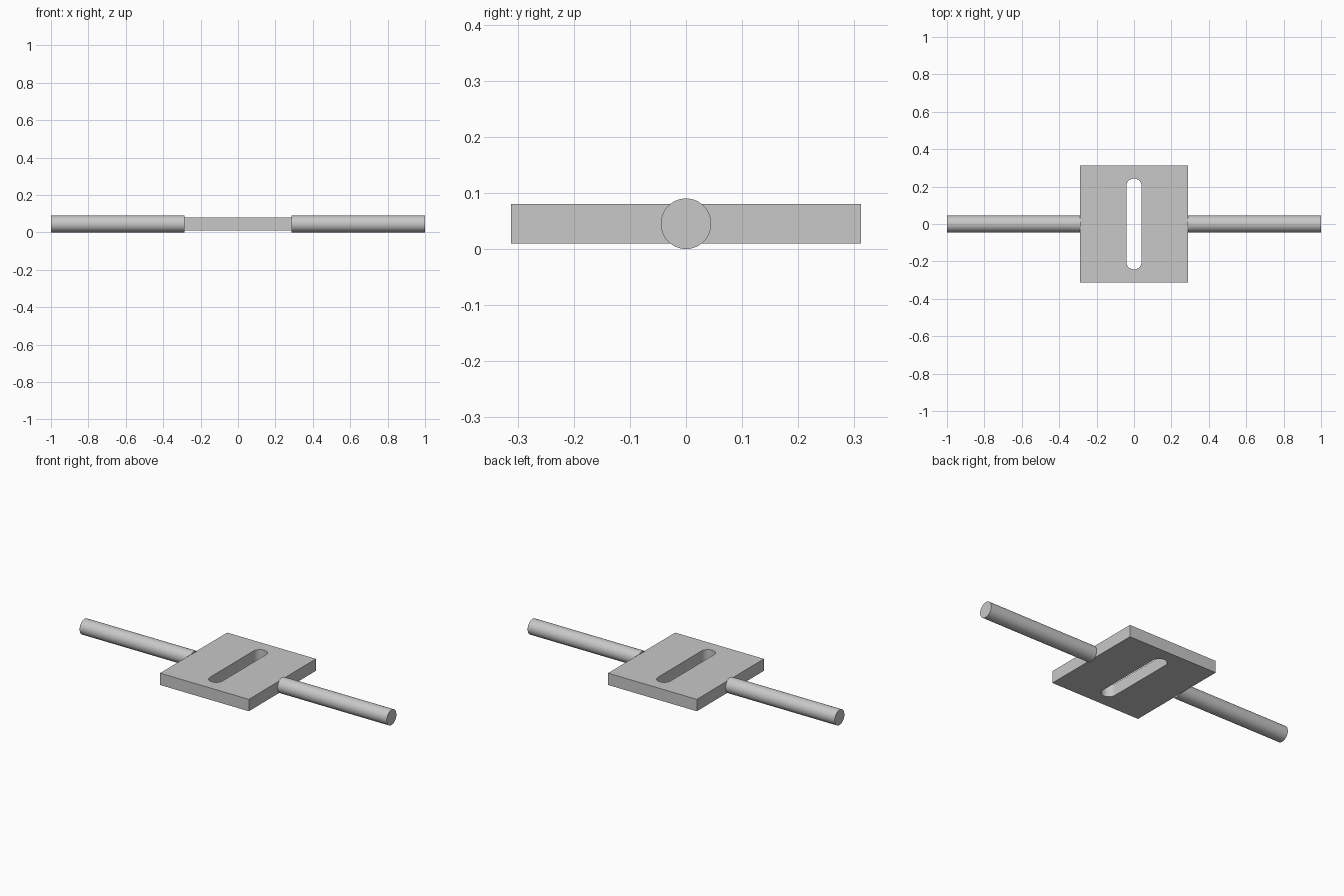
import bpy, bmesh, math
from mathutils import Matrix, Vector

cube = bpy.data.objects.get("Cube")
if cube:
    bpy.data.objects.remove(cube, do_unlink=True)

MID_Z = 0.045
PLATE_X, PLATE_Y, PLATE_T = 0.289, 0.312, 0.07
SLOT_R, SLOT_Y = 0.041, 0.243
ROD_R = 0.045

steel = bpy.data.materials.new("light grey steel")
steel.use_nodes = True
GREY = (0.58, 0.58, 0.58, 1)
steel.diffuse_color = GREY
steel.node_tree.nodes["Principled BSDF"].inputs["Base Color"].default_value = GREY


def finish(bm, name):
    bmesh.ops.recalc_face_normals(bm, faces=bm.faces)
    mesh = bpy.data.meshes.new(name)
    bm.to_mesh(mesh)
    bm.free()
    mesh.materials.append(steel)
    obj = bpy.data.objects.new(name, mesh)
    bpy.context.collection.objects.link(obj)
    bpy.ops.object.select_all(action="DESELECT")
    obj.select_set(True)
    bpy.context.view_layer.objects.active = obj
    bpy.ops.object.shade_smooth_by_angle(angle=math.radians(30))
    return obj


def add_loop(bm, points, z):
    verts = [bm.verts.new((x, y, z)) for x, y in points]
    return [bm.edges.new((a, b)) for a, b in zip(verts, verts[1:] + verts[:1])]


# Plate: rectangle with a rounded slot, extruded upwards
outline = [(-PLATE_X, -PLATE_Y), (PLATE_X, -PLATE_Y), (PLATE_X, PLATE_Y), (-PLATE_X, PLATE_Y)]
STEPS = 16
slot = []
for side in (1, -1):
    for i in range(STEPS + 1):
        a = math.pi * i / STEPS
        slot.append((side * SLOT_R * math.cos(a),
                     side * (SLOT_Y - SLOT_R + SLOT_R * math.sin(a))))
bm = bmesh.new()
bottom = MID_Z - PLATE_T / 2
edges = add_loop(bm, outline, bottom) + add_loop(bm, slot, bottom)
bmesh.ops.triangle_fill(bm, edges=edges, use_beauty=True, normal=Vector((0, 0, 1)))
top = bmesh.ops.extrude_face_region(bm, geom=bm.faces[:], use_keep_orig=True)["geom"]
bmesh.ops.translate(bm, vec=(0, 0, PLATE_T),
                    verts=[v for v in top if isinstance(v, bmesh.types.BMVert)])
finish(bm, "slotted_plate")

# Rods: one round bar out of each side of the plate
for name, side in (("left_rod", 1), ("right_rod", -1)):
    length = 1 - PLATE_X + 0.003
    place = (Matrix.Translation((side * (1 - length / 2), 0, MID_Z))
             @ Matrix.Rotation(math.pi / 2, 4, "Y"))
    bm = bmesh.new()
    bmesh.ops.create_cone(bm, cap_ends=True, segments=48, radius1=ROD_R,
                          radius2=ROD_R, depth=length, matrix=place)
    finish(bm, name)
